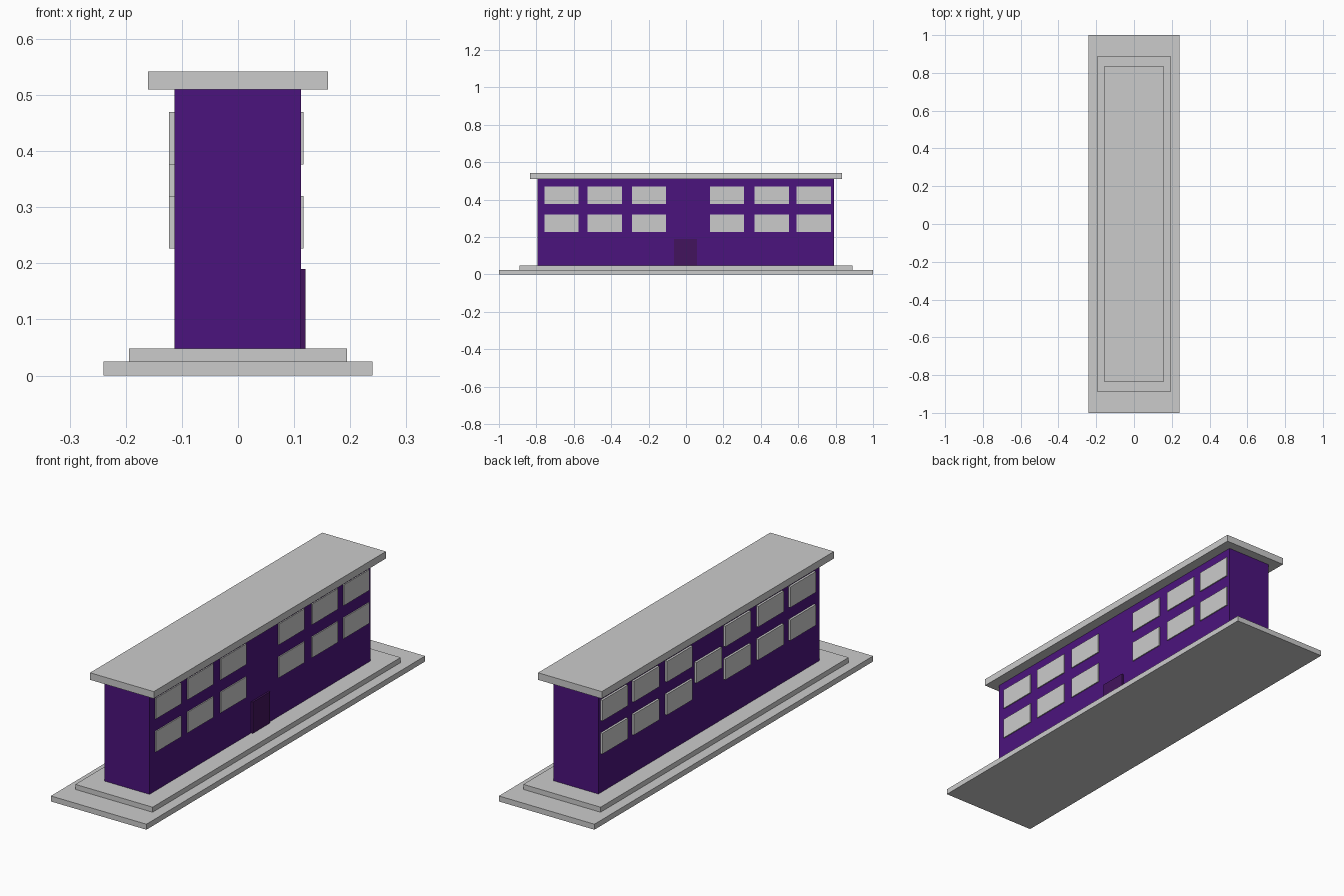
import bpy

if "Cube" in bpy.data.objects:
    bpy.data.objects.remove(bpy.data.objects["Cube"])


def material(name, rgb):
    m = bpy.data.materials.new(name)
    m.diffuse_color = (*rgb, 1)
    m.use_nodes = True
    m.node_tree.nodes["Principled BSDF"].inputs["Base Color"].default_value = m.diffuse_color
    return m


def box(name, x, y, z, mat=None):
    """Axis-aligned box from (min, max) ranges."""
    spans = (x, y, z)
    bpy.ops.mesh.primitive_cube_add(size=1, location=[(a + b) / 2 for a, b in spans])
    ob = bpy.context.object
    ob.name = name
    ob.scale = [b - a for a, b in spans]
    bpy.ops.object.transform_apply(location=False, rotation=False, scale=True)
    if mat:
        ob.data.materials.append(mat)
    return ob


purple = material("wall_purple", (0.071, 0.0066, 0.205))
plum = material("door_plum", (0.055, 0.007, 0.11))

# Stepped base
box("lower_step", (-0.24, 0.24), (-1, 1), (0, 0.025))
box("upper_step", (-0.194, 0.194), (-0.89, 0.89), (0.025, 0.048))

# Walls and overhanging roof slab
box("walls", (-0.113, 0.112), (-0.795, 0.79), (0.048, 0.51), purple)
box("roof", (-0.16, 0.16), (-0.833, 0.833), (0.51, 0.542))

# Door on the right side
box("door", (0.10, 0.12), (-0.065, 0.06), (0.048, 0.19), plum)

# Two rows of six windows on both long sides
columns = [-0.757, -0.526, -0.290, 0.128, 0.367, 0.592]
rows = [0.226, 0.376]
width, height = 0.183, 0.094
for side, x in (("right", (0.10, 0.117)), ("left", (-0.123, -0.10))):
    for r, z in enumerate(rows):
        for c, y in enumerate(columns):
            box(f"window_{side}_{r}_{c}", x, (y, y + width), (z, z + height))

# Single stair window between the rows on the left side
box("stair_window", (-0.123, -0.10), (-0.083, 0.10), (0.29, 0.384))
